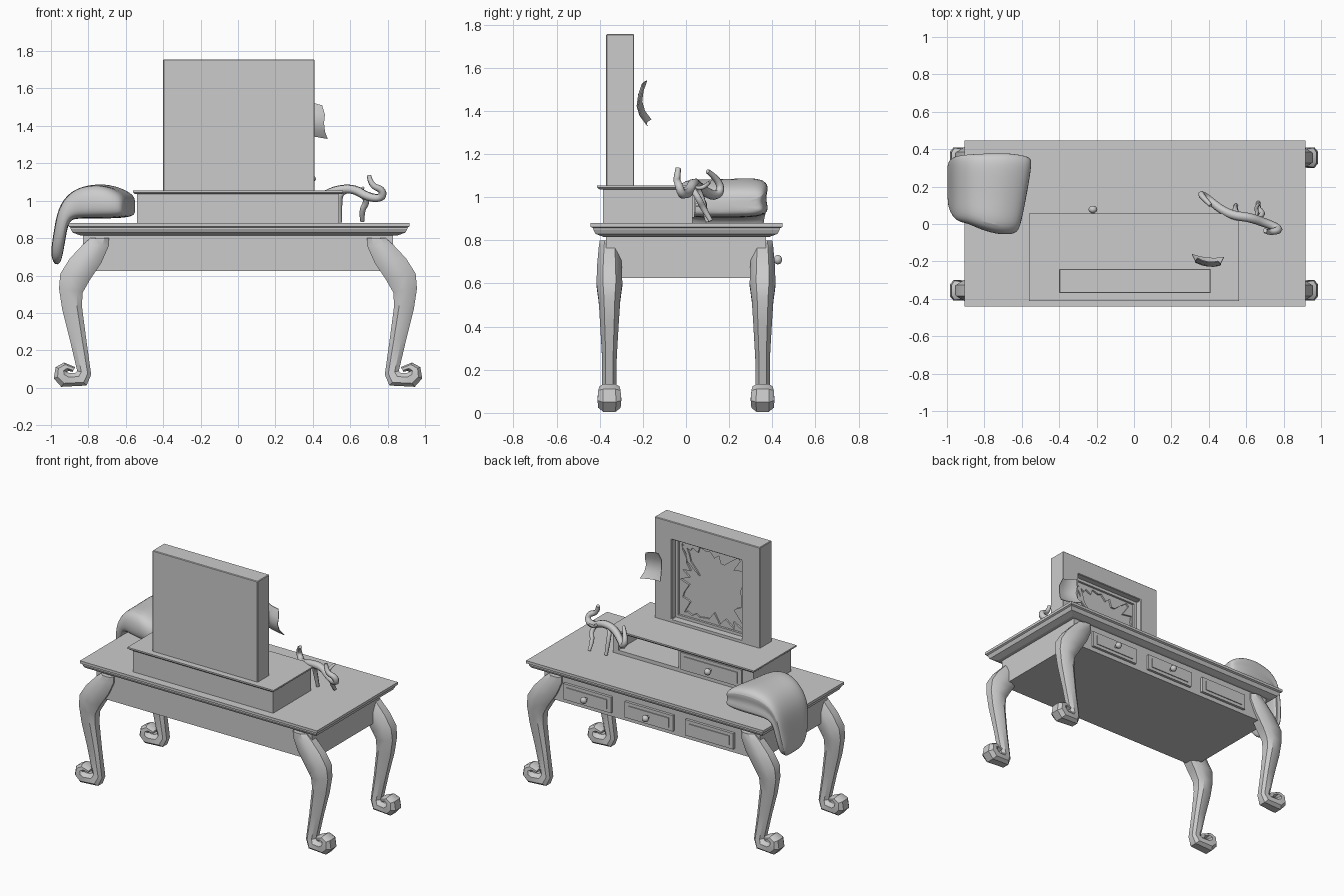
import bpy, bmesh, math, random
from mathutils import Vector

if "Cube" in bpy.data.objects:
    bpy.data.objects.remove(bpy.data.objects["Cube"])

random.seed(4)


def make(name, bm, smooth=None):
    bmesh.ops.recalc_face_normals(bm, faces=bm.faces)
    me = bpy.data.meshes.new(name)
    bm.to_mesh(me)
    bm.free()
    ob = bpy.data.objects.new(name, me)
    bpy.context.collection.objects.link(ob)
    bpy.context.view_layer.objects.active = ob
    bpy.ops.object.select_all(action='DESELECT')
    ob.select_set(True)
    if smooth:
        bpy.ops.object.shade_smooth_by_angle(angle=math.radians(smooth))
    return ob


def loft(name, rings, smooth=None):
    bm = bmesh.new()
    vs = [[bm.verts.new(p) for p in r] for r in rings]
    n = len(vs[0])
    for a, b in zip(vs, vs[1:]):
        for i in range(n):
            bm.faces.new((a[i], a[(i + 1) % n], b[(i + 1) % n], b[i]))
    bm.faces.new(vs[0])
    bm.faces.new(vs[-1])
    return make(name, bm, smooth)


def rect(x0, x1, y0, y1, z):
    return [(x0, y0, z), (x1, y0, z), (x1, y1, z), (x0, y1, z)]


def box(name, x0, x1, y0, y1, z0, z1):
    return loft(name, [rect(x0, x1, y0, y1, z0), rect(x0, x1, y0, y1, z1)])


def apply_mod(ob, kind, **kw):
    m = ob.modifiers.new("mod", kind)
    for k, v in kw.items():
        setattr(m, k, v)
    bpy.context.view_layer.objects.active = ob
    bpy.ops.object.modifier_apply(modifier=m.name)


def cut(ob, *dims):
    c = box("cutter", *dims)
    apply_mod(ob, 'BOOLEAN', object=c, operation='DIFFERENCE', solver='EXACT')
    bpy.data.objects.remove(c)


def tube(name, pts, radius):
    cu = bpy.data.curves.new(name, 'CURVE')
    cu.dimensions = '3D'
    cu.bevel_depth = radius
    cu.bevel_resolution = 1
    cu.resolution_u = 4
    cu.use_fill_caps = True
    sp = cu.splines.new('NURBS')
    sp.points.add(len(pts) - 1)
    for i, (q, p) in enumerate(zip(sp.points, pts)):
        q.co = (*p, 1)
        q.radius = 0.45 + 0.7 * math.sin(math.pi * (i + 0.3) / len(pts))
    sp.use_endpoint_u = True
    sp.order_u = 3
    ob = bpy.data.objects.new(name, cu)
    bpy.context.collection.objects.link(ob)
    return ob


def knob(name, x, y, z):
    prof = [(0, .009), (.022, .008), (.028, .018), (.04, .024), (.054, .018), (.06, .006)]
    loft(name, [[(x + r * math.cos(t * math.pi / 5), y + d, z + r * math.sin(t * math.pi / 5))
                 for t in range(10)] for d, r in prof], 50)


def drawer(name, x0, x1, y, z0, z1, has_knob=True):
    box(name, x0, x1, y - .02, y + .018, z0, z1)
    box(name + "_panel", x0 + .03, x1 - .03, y, y + .024, z0 + .022, z1 - .022)
    if has_knob:
        knob(name + "_knob", (x0 + x1) / 2, y + .015, (z0 + z1) / 2)


# table top with stepped moulding, and apron
loft("table_top", [rect(-.845 - a, .855 + a, -.38 - a, .385 + a, z) for a, z in
                   [(0, .815), (.04, .83), (.05, .85), (.05, .856), (.062, .862), (.062, .88)]])
box("apron", -.83, .83, -.37, .37, .625, .82)
for i, cx in enumerate((.49, .015, -.45)):
    drawer(f"apron_drawer_{i}", cx - .185, cx + .185, .37, .655, .765, i < 2)

# cabriole legs with scroll feet: outer point, inner point, half width
LEG = [((.79, .80), (.69, .80), .045), ((.83, .765), (.69, .76), .05),
       ((.90, .69), (.73, .67), .057), ((.95, .61), (.79, .58), .06),
       ((.957, .53), (.83, .51), .05), ((.94, .42), (.835, .44), .044),
       ((.90, .26), (.81, .25), .034), ((.86, .09), (.785, .07), .034),
       ((.87, .08), (.81, .012), .046), ((.89, .08), (.945, .005), .052),
       ((.905, .08), (.985, .05), .055), ((.915, .085), (.975, .11), .052),
       ((.905, .09), (.93, .135), .046), ((.885, .085), (.87, .11), .04)]


def leg_ring(p, q, w, sx, cy):
    ring = []
    for t, f in [(0, -.5), (.3, -1), (.75, -1), (1, -.55), (1, .55), (.75, 1), (.3, 1), (0, .5)]:
        ring.append((sx * (p[0] + (q[0] - p[0]) * t), cy + f * w, p[1] + (q[1] - p[1]) * t))
    return ring


for sx, side in ((-1, "left"), (1, "right")):
    for cy, end in ((-.355, "front"), (.355, "back")):
        loft(f"{end}_{side}_leg", [leg_ring(p, q, w, sx, cy) for p, q, w in LEG], 35)

# upper drawer case with one empty bay
case = box("upper_case", -.54, .54, -.385, .03, .87, 1.04)
cut(case, .035, .50, -.30, .1, .905, 1.025)
loft("upper_case_top", [rect(-.55 - a, .55 + a, -.4 - a, .045 + a, z) for a, z in
                        [(0, 1.035), (.012, 1.045), (.012, 1.055)]])
drawer("upper_drawer", -.455, .015, .022, .905, 1.025)

# mirror frame with recess open to the back (+y)
frame = box("mirror_frame", -.40, .41, -.37, -.24, 1.05, 1.755)
cut(frame, -.26, .28, -.315, -.1, 1.075, 1.63)
apply_mod(frame, 'BEVEL', width=.004, segments=1)
trim = box("mirror_inner_trim", -.26, .28, -.316, -.285, 1.075, 1.63)
cut(trim, -.24, .26, -.312, 0, 1.095, 1.61)

# jagged glass left around the mirror edge
outer, inner = [], []
cx, cz, hx, hz, N = .01, 1.3525, .25, .2575, 13
for s in range(4):
    for i in range(N):
        u = -1 + 2 * i / N
        a, b = [(u, -1), (1, u), (-u, 1), (-1, -u)][s]
        k = random.choice((.012, .02, .03, .055, .08))
        outer.append((cx + a * hx, cz + b * hz))
        j = random.uniform(-.008, .008)
        inner.append((cx + a * (hx - k) + j, cz + b * (hz - k) + j))
bm = bmesh.new()
rows = [[bm.verts.new((x, y, z)) for x, z in pts]
        for pts, y in ((outer, -.312), (outer, -.300), (inner, -.300), (inner, -.312))]
n = len(outer)
for r in range(4):
    A, B = rows[r], rows[(r + 1) % 4]
    for i in range(n):
        bm.faces.new((A[i], A[(i + 1) % n], B[(i + 1) % n], B[i]))
make("broken_glass_edge", bm)
CRACK = [(.23, 1.58), (.20, 1.53), (.19, 1.48), (.14, 1.43), (.11, 1.40)]
loft("glass_sliver", [[(x - w, -.312, z), (x + w, -.312, z), (x + w, -.302, z), (x - w, -.302, z)]
                      for (x, z), w in zip(CRACK, (.02, .012, .016, .01, .003))])

# curled scrap hanging beside the mirror
SCRAP = [(-.205, 1.525, .055), (-.222, 1.475, .07), (-.228, 1.43, .065),
         (-.215, 1.385, .07), (-.185, 1.345, .085)]
rings = []
for y, z, w in SCRAP:
    top = [(.395 + w * t, y + .012 * t * t - .008 * t, z - .015 * t) for t in (-1, -.5, 0, .5, 1)]
    rings.append(top + [(x, yy + .005, zz) for x, yy, zz in reversed(top)])
loft("curled_scrap", rings, 40)

# broken branching ornament
tube("ornament_arms", [(.41, .10, 1.12), (.37, .14, 1.09), (.355, .165, 1.04), (.39, .14, 1.00),
                       (.46, .08, 1.03), (.53, .045, 1.06), (.62, .035, 1.065), (.69, .01, 1.02),
                       (.77, -.02, 1.01), (.775, -.035, 1.06), (.71, -.045, 1.08),
                       (.70, -.035, 1.135)], .022)
tube("ornament_leg_a", [(.62, .03, 1.05), (.67, .03, 1.04), (.69, .06, .99), (.66, .08, .95), (.665, .115, .89)], .015)
tube("ornament_leg_b", [(.60, .035, 1.05), (.55, .05, 1.05), (.54, .08, .98), (.545, .10, .885)], .014)
tube("ornament_sprig", [(.65, .03, 1.05), (.66, .06, 1.04), (.65, .09, 1.05), (.67, .11, 1.07)], .01)

# folded cloth draped over the left end: top pt, bottom pt, y range, skew
CLOTH = [((-.54, 1.0), (-.54, .93), -.02, .34, .18), ((-.56, 1.045), (-.56, .91), -.055, .37, .18),
         ((-.68, 1.09), (-.67, .905), -.06, .39, .12), ((-.80, 1.085), (-.80, .905), -.03, .385, .06),
         ((-.90, 1.05), (-.87, .905), 0, .38, 0), ((-.965, .96), (-.905, .89), .01, .37, 0),
         ((-.985, .83), (-.92, .81), .03, .36, 0), ((-1.005, .71), (-.935, .72), .08, .34, 0),
         ((-.98, .655), (-.95, .66), .14, .31, 0)]


def cloth_ring(p, q, y0, y1, k):
    ring = []
    for a, t in [(.08, 0), (.35, .03), (.65, 0), (.92, -.02), (1, .2), (.95, .5),
                 (1, .8), (.92, 1), (.5, 1), (.08, 1), (0, .8), (0, .35)]:
        y = y0 + (y1 - y0) * a
        ring.append((p[0] + (q[0] - p[0]) * t + k * (y - .34), y, p[1] + (q[1] - p[1]) * t))
    return ring


cloth = loft("draped_cloth", [cloth_ring(*c) for c in CLOTH], 60)
apply_mod(cloth, 'SUBSURF', levels=2)
